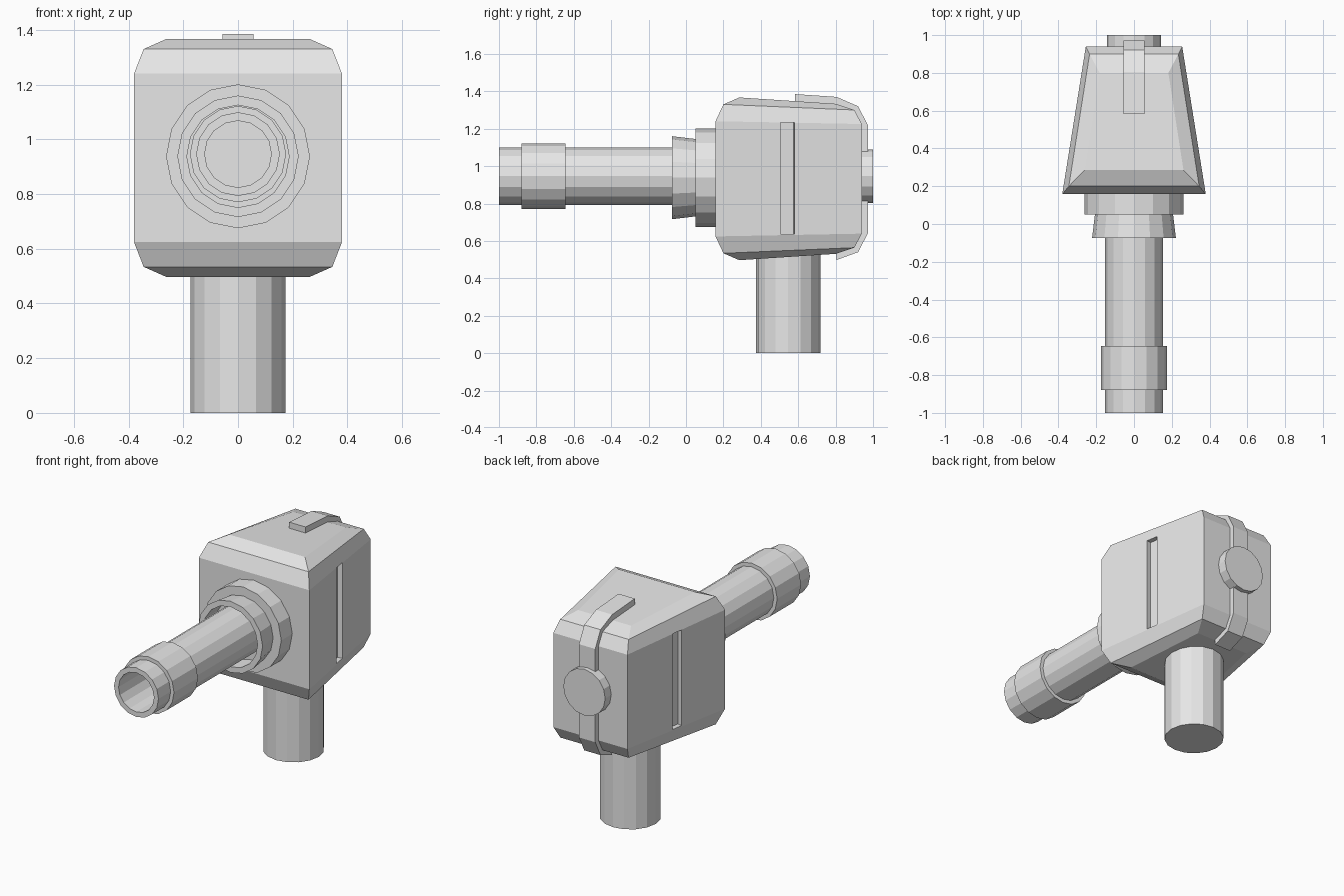
import bpy, bmesh, math
from mathutils import Matrix, Vector

if "Cube" in bpy.data.objects:
    bpy.data.objects.remove(bpy.data.objects["Cube"])

grey = bpy.data.materials.new("plain grey")
grey.diffuse_color = (0.8, 0.8, 0.8, 1)
grey.use_nodes = True
grey.node_tree.nodes["Principled BSDF"].inputs["Base Color"].default_value = grey.diffuse_color


def finish(name, bm):
    bmesh.ops.recalc_face_normals(bm, faces=bm.faces)
    me = bpy.data.meshes.new(name)
    bm.to_mesh(me)
    bm.free()
    me.materials.append(grey)
    ob = bpy.data.objects.new(name, me)
    bpy.context.collection.objects.link(ob)
    return ob


def lathe(name, profile, axis, origin, sides=16):
    """Spin (radius, height) points around 'Y' or 'Z' through origin."""
    bm = bmesh.new()
    rings = []
    for r, h in profile:
        ring = []
        for i in range(sides if r else 1):
            a = 2 * math.pi * i / sides
            u, v = r * math.cos(a), r * math.sin(a)
            p = (u, h, v) if axis == 'Y' else (u, v, h)
            ring.append(bm.verts.new(Vector(p) + Vector(origin)))
        rings.append(ring)
    for a, b in zip(rings, rings[1:]):
        for i in range(sides):
            j = (i + 1) % sides
            if len(a) == 1:
                bm.faces.new((a[0], b[i], b[j]))
            elif len(b) == 1:
                bm.faces.new((a[i], a[j], b[0]))
            else:
                bm.faces.new((a[i], a[j], b[j], b[i]))
    return finish(name, bm)


# Tapered housing: stacked rings (front y, half width, z; back y, half width, z)
top = [(0.158, 0.38, 1.24, 0.94, 0.255, 1.225),
       (0.2, 0.345, 1.33, 0.9, 0.235, 1.30),
       (0.285, 0.262, 1.367, 0.8, 0.182, 1.333)]
MID = 0.932
levels = [(a, b, 2 * MID - c, d, e, 2 * MID - f) for a, b, c, d, e, f in reversed(top)] + top
bm = bmesh.new()
rings = [[bm.verts.new(p) for p in ((-w, y, z), (w, y, z), (v, b, t), (-v, b, t))]
         for y, w, z, b, v, t in levels]
bm.faces.new(rings[0])
bm.faces.new(rings[-1])
for a, b in zip(rings, rings[1:]):
    for i in range(4):
        j = (i + 1) % 4
        bm.faces.new((a[i], a[j], b[j], b[i]))
housing = finish("housing", bm)

# Narrow upright slots cut into both sloping sides
bm = bmesh.new()
for s in (-1, 1):
    m = (Matrix.Translation((s * 0.318, 0.543, 0.935)) @ Matrix.Rotation(s * math.atan(0.16), 4, 'Z')
         @ Matrix.Diagonal((0.06, 0.075, 0.595, 1)))
    bmesh.ops.create_cube(bm, size=1, matrix=m)
cutter = finish("slot_cutter", bm)
cutter.hide_render = True
mod = housing.modifiers.new("slots", 'BOOLEAN')
mod.operation = 'DIFFERENCE'
mod.solver = 'EXACT'
mod.object = cutter
bpy.context.view_layer.objects.active = housing
bpy.ops.object.modifier_apply(modifier=mod.name)
bpy.data.objects.remove(cutter)

# Strap wrapped over the back: outer path, then inner path returning
outer = [(0.583, 1.385), (0.805, 1.37), (0.92, 1.32), (0.972, 1.22),
         (0.972, 0.64), (0.92, 0.54), (0.805, 0.498)]
inner = [(0.805, 0.55), (0.88, 0.58), (0.92, 0.65),
         (0.92, 1.21), (0.88, 1.28), (0.79, 1.315), (0.583, 1.33)]
bm = bmesh.new()
sides = [[bm.verts.new((x, y, z)) for y, z in outer + inner] for x in (-0.056, 0.056)]
n = len(outer)
for i in range(2 * n):
    j = (i + 1) % (2 * n)
    bm.faces.new((sides[0][i], sides[0][j], sides[1][j], sides[1][i]))
for s in sides:
    for i in range(n - 1):
        bm.faces.new((s[i], s[i + 1], s[2 * n - 2 - i], s[2 * n - 1 - i]))
finish("strap", bm)

# Round button on the back
lathe("button", [(0, 0.93), (0.144, 0.93), (0.144, 1.0), (0, 1.0)], 'Y', (0, 0, 0.946))

# Stepped collar with a flared, hollow lip
lathe("collar", [(0, 0.17), (0.263, 0.17), (0.263, 0.05), (0.207, 0.05), (0.222, -0.075),
                 (0.187, -0.075), (0.187, 0.05), (0, 0.05)], 'Y', (0, 0, 0.938))

# Hollow front tube with a raised band near its mouth
lathe("front_tube", [(0, 0.06), (0.153, 0.06), (0.153, -0.645), (0.176, -0.645), (0.176, -0.88),
                     (0.153, -0.88), (0.153, -1.0), (0.122, -1.0), (0.122, 0.0), (0, 0.0)],
      'Y', (0, 0, 0.946))

# Upright post under the housing
lathe("post", [(0, 0.0), (0.173, 0.0), (0.173, 0.56), (0, 0.56)], 'Z', (0, 0.546, 0))
